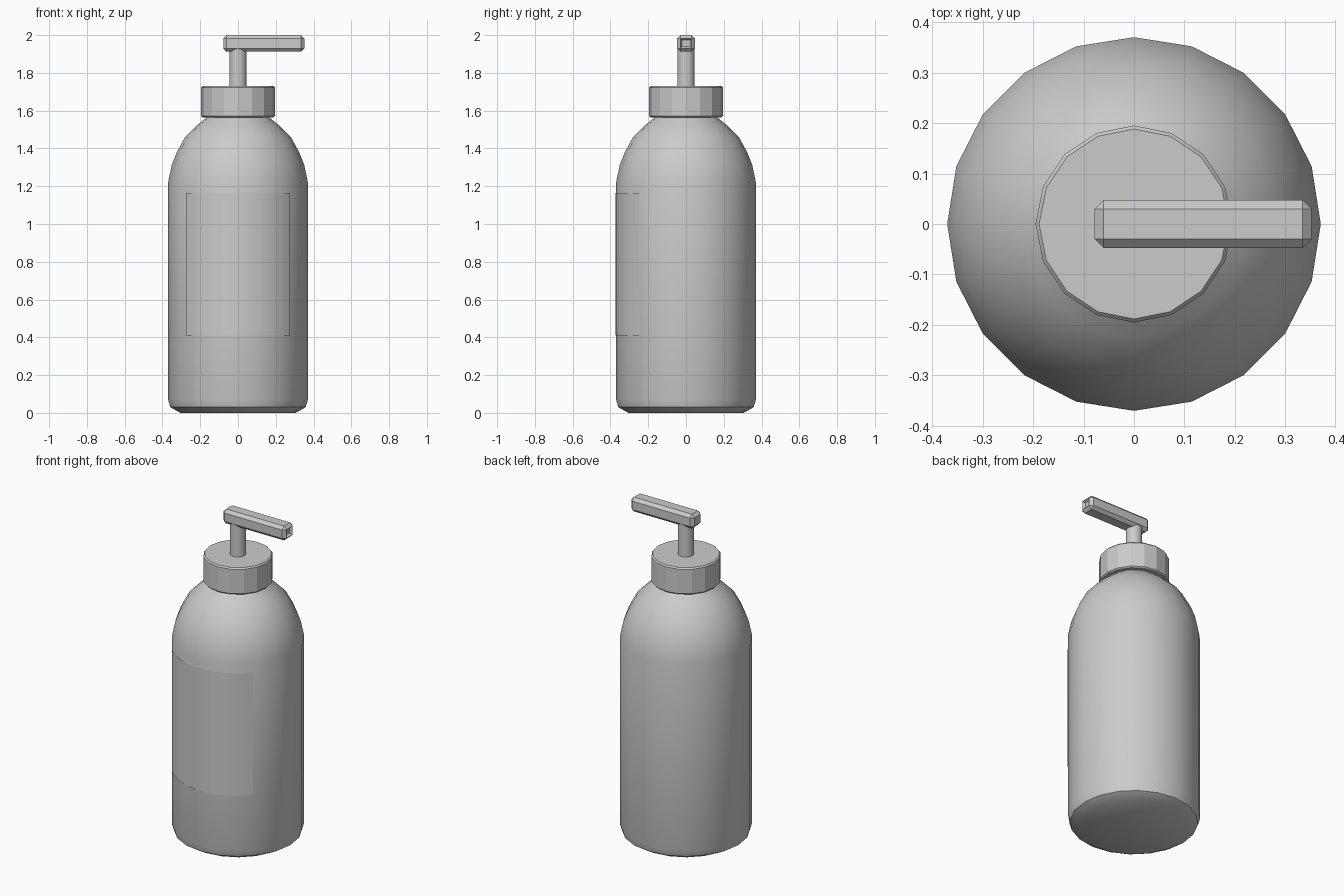
import bpy, bmesh, math

if "Cube" in bpy.data.objects:
    bpy.data.objects.remove(bpy.data.objects["Cube"])


def finish(name, bm, angle=30):
    bmesh.ops.recalc_face_normals(bm, faces=bm.faces)
    mesh = bpy.data.meshes.new(name)
    bm.to_mesh(mesh)
    bm.free()
    ob = bpy.data.objects.new(name, mesh)
    bpy.context.collection.objects.link(ob)
    bpy.ops.object.select_all(action='DESELECT')
    ob.select_set(True)
    bpy.context.view_layer.objects.active = ob
    bpy.ops.object.shade_smooth_by_angle(angle=math.radians(angle))
    return ob


def lathe(name, profile, sides, angle=30):
    """Closed solid of revolution from (radius, height) points."""
    bm = bmesh.new()
    rings = [[bm.verts.new((r * math.cos(2 * math.pi * i / sides),
                            r * math.sin(2 * math.pi * i / sides), z))
              for i in range(sides)] for r, z in profile]
    for a, b in zip(rings, rings[1:]):
        for i in range(sides):
            j = (i + 1) % sides
            bm.faces.new((a[i], a[j], b[j], b[i]))
    bm.faces.new(rings[0][::-1])
    bm.faces.new(rings[-1])
    return finish(name, bm, angle)


# Bottle with chamfered base, domed shoulder and neck
lathe("bottle", [(0.305, 0), (0.358, 0.03), (0.37, 0.07), (0.37, 1.22),
                 (0.35, 1.315), (0.324, 1.38), (0.28, 1.46), (0.22, 1.52),
                 (0.155, 1.572), (0.15, 1.60)], 20)

# Screw cap
lathe("cap", [(0.188, 1.565), (0.195, 1.572), (0.195, 1.722), (0.188, 1.73)], 16, 22)

# Pump stem
lathe("pump_stem", [(0.046, 1.72), (0.046, 1.93)], 16)

# Pump head: chamfered bar with a small recessed outlet at its tip
bm = bmesh.new()
bmesh.ops.create_cube(bm, size=1)
for v in bm.verts:
    v.co = (0.137 + v.co.x * 0.43, v.co.y * 0.095, 1.956 + v.co.z * 0.088)
bmesh.ops.bevel(bm, geom=bm.edges[:], offset=0.018, segments=1, affect='EDGES')
bm.normal_update()
tip = max(bm.faces, key=lambda f: f.calc_center_median().x)
bmesh.ops.inset_individual(bm, faces=[tip], thickness=0.012)
bmesh.ops.translate(bm, verts=tip.verts[:], vec=(-0.015, 0, 0))
finish("pump_head", bm)

# Label wrapped around the front
bm = bmesh.new()
n, half = 16, math.radians(47.8)
cols = []
for i in range(n + 1):
    a = -half + 2 * half * i / n
    cols.append([bm.verts.new((0.372 * math.sin(a), -0.372 * math.cos(a), z))
                 for z in (0.41, 1.165)])
for a, b in zip(cols, cols[1:]):
    bm.faces.new((a[0], b[0], b[1], a[1]))
label = finish("label", bm)
# Face the label outwards
if label.data.polygons[n // 2].normal.y > 0:
    label.data.flip_normals()
